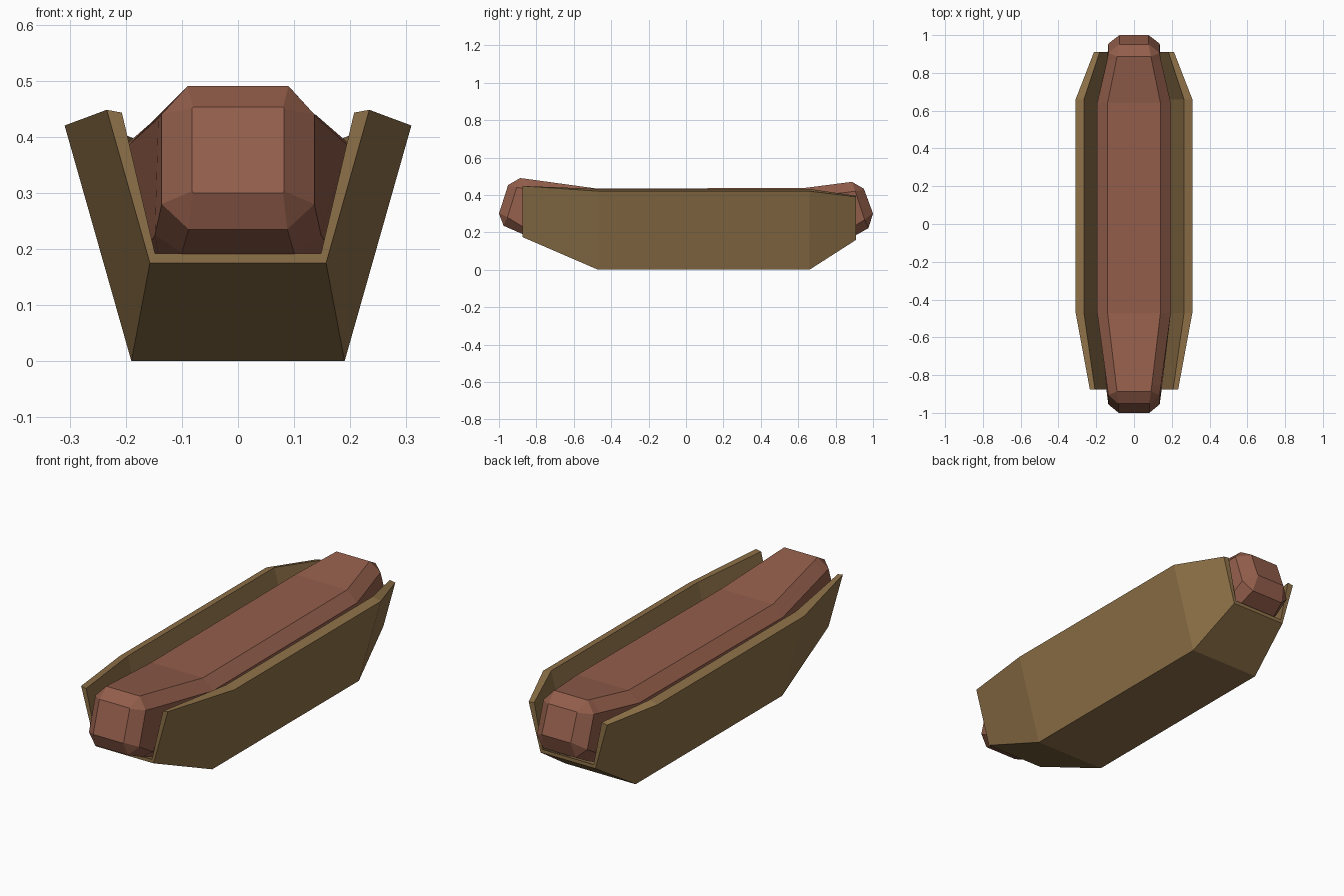
import bpy, bmesh

if "Cube" in bpy.data.objects:
    bpy.data.objects.remove(bpy.data.objects["Cube"])


def loft(name, halves, color):
    """Skin closed, left-right symmetric rings; each half ring lists (x, y, z) on +x."""
    bm = bmesh.new()
    rings = []
    for half in halves:
        pts = half + [(-x, y, z) for x, y, z in reversed(half)]
        rings.append([bm.verts.new(p) for p in pts])
    n = len(rings[0])
    for a, b in zip(rings, rings[1:]):
        for i in range(n):
            j = (i + 1) % n
            bm.faces.new((a[i], a[j], b[j], b[i]))
    bm.faces.new(rings[0])
    bm.faces.new(rings[-1])
    bmesh.ops.recalc_face_normals(bm, faces=bm.faces)
    mesh = bpy.data.meshes.new(name)
    bm.to_mesh(mesh)
    bm.free()
    obj = bpy.data.objects.new(name, mesh)
    bpy.context.collection.objects.link(obj)
    mat = bpy.data.materials.new(name + "_color")
    mat.diffuse_color = color
    mat.use_nodes = True
    mat.node_tree.nodes["Principled BSDF"].inputs["Base Color"].default_value = mat.diffuse_color
    mesh.materials.append(mat)
    return obj


def bun_ring(y, outer_low, outer_top, inner_top, inner_low):
    return [(x, y, z) for x, z in (outer_low, outer_top, inner_top, inner_low)]


# Bun: open U-shaped trough, tapered and lifted at both ends
bun_mid = ((0.19, 0), (0.309, 0.42), (0.265, 0.432), (0.165, 0.04))
loft("bun", [
    bun_ring(-0.875, (0.157, 0.175), (0.234, 0.448), (0.207, 0.443), (0.148, 0.192)),
    bun_ring(-0.47, *bun_mid),
    bun_ring(0.66, *bun_mid),
    bun_ring(0.91, (0.148, 0.16), (0.212, 0.39), (0.182, 0.395), (0.138, 0.178)),
], (0.27, 0.165, 0.065, 1))


def end_cap(s, face_x, low, top):
    """Small tilted octagonal end face, then the wider chamfer ring (s = -1 front, 1 back)."""
    f = face_x
    tip = [(f * 0.98, s * 1.0, 0.30), (f, s * 0.999, 0.303),
           (f, s * 0.952, top - 0.04), (f * 0.98, s * 0.951, top - 0.037)]
    rim = [(0.088, s * 0.975, low), (0.136, s * 0.955, low + 0.045),
           (0.136, s * 0.905, top - 0.05), (0.09, s * 0.887, top)]
    return [tip, rim]


def body_ring(y, top_z):
    return [(0.12, y, 0.06), (0.18, y, 0.17), (0.195, y, top_z - 0.048), (0.14, y, top_z)]


# Sausage: chamfered octagonal bar with upturned ends
loft("sausage",
     end_cap(-1, 0.082, 0.235, 0.49)
     + [[(0.10, -0.88, 0.193), (0.148, -0.865, 0.225), (0.142, -0.86, 0.433), (0.094, -0.855, 0.486)],
        body_ring(-0.47, 0.433), body_ring(0.64, 0.438)]
     + [[(0.10, 0.90, 0.18), (0.14, 0.885, 0.225), (0.142, 0.87, 0.415), (0.094, 0.865, 0.467)]]
     + end_cap(1, 0.078, 0.222, 0.47)[::-1],
     (0.29, 0.112, 0.07, 1))
